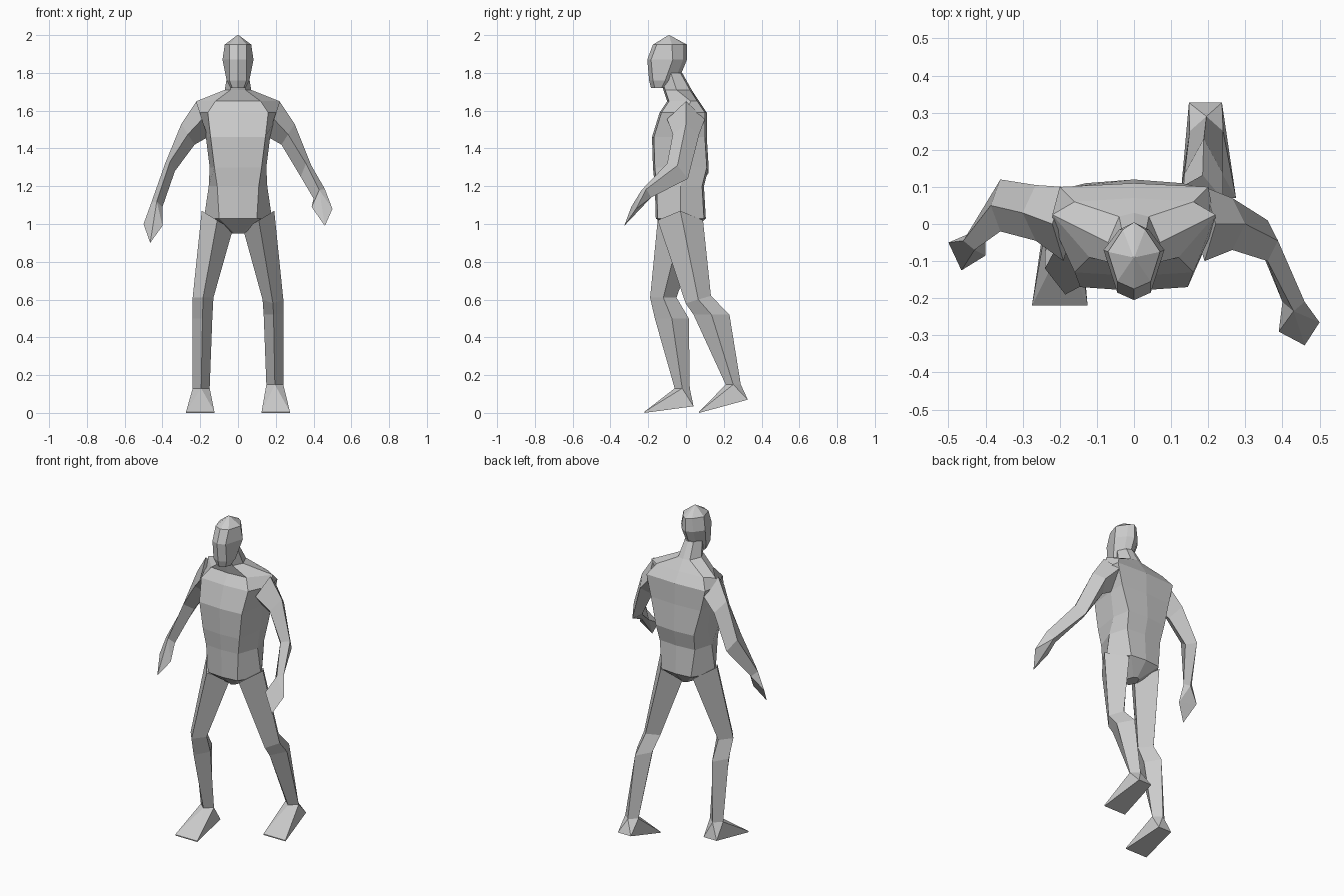
import bpy
import bmesh
from mathutils import Vector

default_cube = bpy.data.objects.get("Cube")
if default_cube:
    bpy.data.objects.remove(default_cube, do_unlink=True)

# One plain clay colour for the whole figure
clay = bpy.data.materials.new("light grey")
clay.use_nodes = True
clay.diffuse_color = (0.6, 0.6, 0.6, 1)
clay.node_tree.nodes["Principled BSDF"].inputs["Base Color"].default_value = clay.diffuse_color


def finish(name, bm):
    bmesh.ops.recalc_face_normals(bm, faces=bm.faces)
    mesh = bpy.data.meshes.new(name)
    bm.to_mesh(mesh)
    bm.free()
    mesh.materials.append(clay)
    part = bpy.data.objects.new(name, mesh)
    bpy.context.collection.objects.link(part)
    return part


def loft(name, rings):
    """Skin a closed tube through rings that share one point count."""
    bm = bmesh.new()
    loops = [[bm.verts.new(point) for point in ring] for ring in rings]
    count = len(loops[0])
    for low, high in zip(loops, loops[1:]):
        for i in range(count):
            j = (i + 1) % count
            bm.faces.new((low[i], low[j], high[j], high[i]))
    bm.faces.new(loops[0])
    bm.faces.new(loops[-1])
    return finish(name, bm)


def hull(name, points):
    bm = bmesh.new()
    for point in points:
        bm.verts.new(point)
    result = bmesh.ops.convex_hull(bm, input=bm.verts)
    unused = [v for v in result["geom_interior"] if isinstance(v, bmesh.types.BMVert)]
    bmesh.ops.delete(bm, geom=unused, context="VERTS")
    return finish(name, bm)


def body_ring(z, front, side, back, bulge=0.01):
    """Symmetric eight-sided ring from (half width, y) pairs."""
    half = [front, side, back]
    left = [(x, y, z) for x, y in half]
    right = [(-x, y, z) for x, y in reversed(half)]
    return [(0, front[1] - bulge, z)] + left + [(0, back[1] + bulge, z)] + right


def limb_ring(side, x, y, z, width, depth, rise=0, tilt=0):
    """Four-sided ring: outer, front, inner, back."""
    centre = Vector((side * x, y, z))
    outward = Vector((side * width, 0, rise))
    forward = Vector((0, -depth, tilt))
    return [centre + outward, centre + forward, centre - outward, centre - forward]


# Torso from crotch to neck
loft("torso", [
    body_ring(0.95, front=(0.02, -0.06), side=(0.035, -0.02), back=(0.02, 0.02)),
    body_ring(1.03, front=(0.1, -0.15), side=(0.18, -0.03), back=(0.1, 0.095)),
    body_ring(1.2, front=(0.11, -0.155), side=(0.155, -0.03), back=(0.12, 0.085)),
    body_ring(1.3, front=(0.125, -0.165), side=(0.15, 0), back=(0.13, 0.11)),
    body_ring(1.46, front=(0.145, -0.17), side=(0.17, 0), back=(0.17, 0.1)),
    body_ring(1.59, front=(0.16, -0.13), side=(0.22, 0), back=(0.2, 0.1)),
    body_ring(1.65, front=(0.12, -0.09), side=(0.22, 0.025), back=(0.16, 0.06)),
    body_ring(1.71, front=(0.04, -0.11), side=(0.07, -0.05), back=(0.04, 0.02)),
    body_ring(1.8, front=(0.03, -0.14), side=(0.055, -0.08), back=(0.03, -0.03)),
])

# Head, from jaw to crown
head_bulge = 0.02
loft("head", [
    body_ring(1.72, front=(0.03, -0.165), side=(0.04, -0.13), back=(0.03, -0.1), bulge=head_bulge),
    body_ring(1.76, front=(0.045, -0.175), side=(0.06, -0.11), back=(0.03, -0.06), bulge=head_bulge),
    body_ring(1.87, front=(0.045, -0.185), side=(0.082, -0.07), back=(0.04, -0.015), bulge=head_bulge),
    body_ring(1.95, front=(0.045, -0.155), side=(0.07, -0.075), back=(0.03, -0.015), bulge=head_bulge),
    body_ring(2.0, front=(0.002, -0.092), side=(0.003, -0.09), back=(0.002, -0.088), bulge=0),
])


def build_leg(label, side, knee, calf, ankle, sole):
    hip = dict(x=0.11, y=-0.03, z=1.02, width=0.082, depth=0.12, rise=0.05)
    rings = [limb_ring(side, **section) for section in (hip, knee, calf, ankle)]
    loft(label + "_leg", rings)
    # Wedge foot: wide toe edge, narrow raised heel
    toe_y, heel_y, heel_z = sole
    toes = [(side * x, toe_y, z) for x in (0.125, 0.275) for z in (0, 0.006)]
    heel = [(side * x, heel_y, heel_z) for x in (0.148, 0.237)]
    hull(label + "_foot", rings[-1] + toes + heel)


# Trailing left leg and leading right leg
build_leg("left", 1,
          knee=dict(x=0.185, y=0.065, z=0.6, width=0.055, depth=0.067, tilt=-0.02),
          calf=dict(x=0.188, y=0.135, z=0.52, width=0.052, depth=0.095),
          ankle=dict(x=0.195, y=0.25, z=0.15, width=0.045, depth=0.04),
          sole=(0.07, 0.327, 0.07))
build_leg("right", -1,
          knee=dict(x=0.185, y=-0.12, z=0.61, width=0.055, depth=0.07),
          calf=dict(x=0.188, y=-0.075, z=0.5, width=0.052, depth=0.09),
          ankle=dict(x=0.195, y=-0.02, z=0.13, width=0.045, depth=0.04),
          sole=(-0.22, 0.04, 0.035))


def build_arm(label, side, upper, elbow, wrist, fingers):
    shoulder = dict(x=0.19, y=0, z=1.555, width=0.03, depth=0.1, rise=0.095)
    rings = [limb_ring(side, **section) for section in (shoulder, upper, elbow, wrist)]
    loft(label + "_arm", rings)
    hull(label + "_hand", rings[-1] + [(side * x, y, z) for x, y, z in fingers])


# Left arm swings forward, right arm hangs back
build_arm("left", 1,
          upper=dict(x=0.265, y=0, z=1.475, width=0.035, depth=0.07, rise=0.055),
          elbow=dict(x=0.36, y=-0.045, z=1.28, width=0.028, depth=0.055, rise=0.03, tilt=0.04),
          wrist=dict(x=0.43, y=-0.21, z=1.16, width=0.03, depth=0.025, rise=0.025, tilt=0.02),
          fingers=[(0.39, -0.29, 1.09), (0.46, -0.327, 0.99), (0.5, -0.265, 1.08)])
build_arm("right", -1,
          upper=dict(x=0.265, y=0.03, z=1.475, width=0.035, depth=0.075, rise=0.055),
          elbow=dict(x=0.36, y=0.05, z=1.3, width=0.026, depth=0.07, rise=0.02, tilt=0.03),
          wrist=dict(x=0.43, y=-0.045, z=1.1, width=0.03, depth=0.025, rise=0.01, tilt=0.02),
          fingers=[(0.5, -0.05, 1), (0.465, -0.125, 0.9), (0.4, -0.085, 0.99)])
